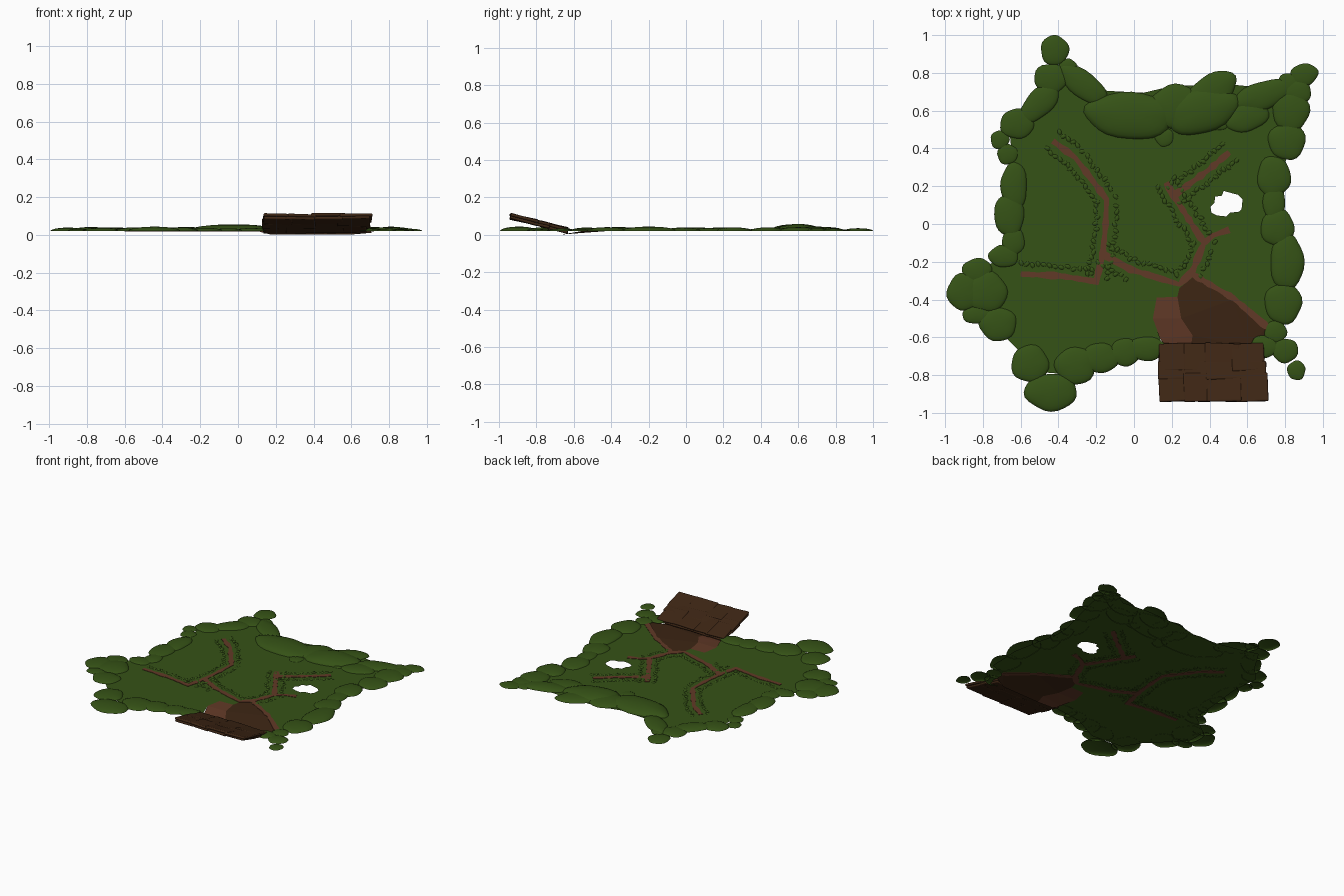
import bpy, bmesh, math, random
from mathutils import Vector, Euler

if "Cube" in bpy.data.objects:
    bpy.data.objects.remove(bpy.data.objects["Cube"])
random.seed(4)
BASE = 0.022


def mat(name, c):
    m = bpy.data.materials.new(name)
    m.diffuse_color = (*c, 1)
    m.use_nodes = True
    m.node_tree.nodes["Principled BSDF"].inputs["Base Color"].default_value = m.diffuse_color
    return m


GREEN = mat("grass green", (0.036, 0.085, 0.008))
DARK = mat("dark earth", (0.047, 0.019, 0.007))
RED = mat("reddish path", (0.120, 0.041, 0.020))


def finish(bm, name, material, smooth=False):
    me = bpy.data.meshes.new(name)
    bm.to_mesh(me)
    bm.free()
    me.materials.append(material)
    for p in me.polygons:
        p.use_smooth = smooth
    ob = bpy.data.objects.new(name, me)
    bpy.context.collection.objects.link(ob)
    return ob


def sheet(name, material, loops, zfun=lambda x, y: BASE):
    """Flat sheet from an outline, with any further loops as holes."""
    bm = bmesh.new()
    for loop in loops:
        vs = [bm.verts.new((x, y, 0)) for x, y in loop]
        for i, v in enumerate(vs):
            bm.edges.new((v, vs[(i + 1) % len(vs)]))
    bmesh.ops.triangle_fill(bm, use_beauty=True, use_dissolve=False, edges=bm.edges[:], normal=(0, 0, 1))
    for f in bm.faces:
        f.normal_update()
        if f.normal.z < 0:
            f.normal_flip()
    for v in bm.verts:
        v.co.z = zfun(v.co.x, v.co.y)
    return finish(bm, name, material)


def dome(bm, x, y, rx, ry, rot=0, h=None, z0=0.02, n=24, rings=6, rough=0.03):
    """Low rounded mound with a slightly uneven outline, open below."""
    h = h or 0.1 * (rx + ry)
    a = math.radians(rot)
    p1, p2 = random.uniform(0, 6), random.uniform(0, 6)
    rows = []
    for k in range(rings):
        t = math.pi / 2 * (1 - k / rings)
        row = []
        for i in range(n):
            u = 2 * math.pi * i / n
            r = math.sin(t) * (1 + rough * (math.sin(3 * u + p1) + math.sin(5 * u + p2)))
            px, py = rx * r * math.cos(u), ry * r * math.sin(u)
            row.append(bm.verts.new((x + px * math.cos(a) - py * math.sin(a),
                                     y + px * math.sin(a) + py * math.cos(a), z0 + h * math.cos(t))))
        rows.append(row)
    top = bm.verts.new((x, y, z0 + h))
    for lo, hi in zip(rows, rows[1:]):
        for i in range(n):
            j = (i + 1) % n
            bm.faces.new((lo[i], lo[j], hi[j], hi[i]))
    for i in range(n):
        bm.faces.new((rows[-1][i], rows[-1][(i + 1) % n], top))


# Grass sheet with a ragged hole and a notch for the bare earth
outline = [(-.45, .78), (-.3, .74), (-.14, .705), (.05, .695), (.2, .73), (.5, .74), (.7, .72), (.85, .8),
           (.87, .6), (.82, .4), (.77, .2), (.77, .08), (.8, -.05), (.84, -.25), (.83, -.5), (.7, -.55),
           (.52, -.4), (.32, -.275), (.24, -.34), (.23, -.385), (.12, -.39), (.10, -.5), (.14, -.61), (.12, -.67),
           (-.1, -.7), (-.3, -.8), (-.55, -.78), (-.62, -.66), (-.73, -.55), (-.85, -.42), (-.85, -.28),
           (-.68, -.15), (-.66, .1), (-.64, .3), (-.66, .5), (-.55, .62)]
hole = [(.405, .09), (.425, .11), (.43, .145), (.465, .15), (.475, .175), (.53, .16), (.55, .155), (.575, .13),
        (.57, .08), (.555, .065), (.51, .06), (.49, .04), (.44, .045), (.41, .06)]
sheet("grass_ground", GREEN, [outline, hole])

# Bare earth in front, dipping under the rock slab
dip = lambda x, y: BASE if y > -.55 else max(.003, BASE - (-.55 - y) * .2)
sheet("dark_earth", DARK, [[(.24, -.34), (.27, -.3), (.32, -.275), (.52, -.4), (.7, -.55), (.71, -.6), (.61, -.65),
                            (.3, -.66), (.31, -.59), (.25, -.5), (.23, -.385)]], dip)
sheet("red_earth", RED, [[(.12, -.39), (.23, -.385), (.25, -.5), (.31, -.59), (.3, -.66), (.17, -.655),
                          (.14, -.61), (.10, -.5)]], dip)

# Mounds around the rim: x, y, radius x, radius y, turn
left = [(-.42, .92, .075, .08), (-.35, .83, .05, .045), (-.44, .77, .09, .08), (-.27, .74, .15, .07, -38),
        (-.5, .64, .13, .07, 45), (-.62, .53, .09, .08), (-.71, .445, .05, .05), (-.67, .37, .055, .055),
        (-.635, .2, .07, .13), (-.66, .05, .08, .12), (-.64, -.09, .06, .08), (-.69, -.17, .08, .06),
        (-.83, -.25, .08, .07), (-.9, -.36, .09, .1), (-.78, -.36, .11, .11), (-.83, -.48, .08, .05),
        (-.72, -.53, .1, .09)]
front = [(-.55, -.74, .1, .1), (-.44, -.89, .14, .1), (-.31, -.75, .11, .1), (-.18, -.71, .1, .08),
         (-.05, -.68, .08, .075), (.07, -.66, .1, .065), (.86, -.775, .048, .052), (.8, -.67, .07, .065),
         (.69, -.65, .075, .06), (.75, -.57, .06, .06)]
right = [(.79, -.42, .1, .11), (.81, -.2, .09, .15), (.76, -.02, .09, .1), (.74, .12, .06, .1),
         (.74, .25, .09, .11), (.81, .44, .1, .1), (.83, .6, .1, .11), (.86, .7, .08, .07),
         (.9, .79, .075, .06, 15), (.82, .74, .06, .06)]
back = [(.68, .68, .16, .075, 18), (-.02, .575, .24, .125, -4), (.22, .62, .14, .12), (.41, .7, .15, .09, 33),
        (.16, .46, .05, .05), (.45, .53, .05, .035), (.6, .57, .12, .08, 20)]
bm = bmesh.new()
for d in left + front + right + back:
    dome(bm, *d)
dome(bm, .36, .6, .2, .12, 15, h=.038)
finish(bm, "rim_mounds", GREEN, True)

# Winding paths with rows of small stones beside them
paths = [[(-.43, .44), (-.31, .35), (-.145, .13), (-.15, 0), (-.165, -.16), (-.2, -.305), (-.39, -.275), (-.6, -.265)],
         [(-.165, -.16), (-.02, -.24), (.24, -.32), (.31, -.25), (.37, -.1), (.21, .15), (.17, .22)],
         [(.21, .15), (.4, .29), (.505, .38)],
         [(.37, -.1), (.42, -.06), (.505, -.03)],
         [(.29, -.255), (.53, -.395), (.71, -.55)]]


def resample(pts, step):
    out = []
    for a, b in zip(pts, pts[1:]):
        a, b = Vector(a), Vector(b)
        n = max(1, round((b - a).length / step))
        out += [a.lerp(b, i / n) for i in range(n)]
    return out + [Vector(pts[-1])]


def side(pts, i):
    d = (pts[min(i + 1, len(pts) - 1)] - pts[max(i - 1, 0)]).normalized()
    return Vector((-d.y, d.x))


stones = bmesh.new()
for k, path in enumerate(paths):
    pts = resample(path, .03)
    bm = bmesh.new()
    rows = []
    for i, p in enumerate(pts):
        w = .017 + random.uniform(-.005, .005)
        s = side(pts, i)
        l, r = p + s * w, p - s * w
        rows.append([bm.verts.new((q.x, q.y, z)) for q, z in
                     ((l, .0245), (r, .0245), (r, .0195), (l, .0195))])
    for a, b in zip(rows, rows[1:]):
        for j in range(4):
            bm.faces.new((a[j], a[(j + 1) % 4], b[(j + 1) % 4], b[j]))
    bm.faces.new(rows[0])
    bm.faces.new(rows[-1][::-1])
    bmesh.ops.recalc_face_normals(bm, faces=bm.faces[:])
    finish(bm, f"path_{k + 1}", RED)
    if k in (0, 1, 2):
        for i, p in enumerate(pts):
            for sgn in (-1, 1):
                q = p + side(pts, i) * sgn * random.uniform(.045, .06)
                if q.y > -.3:
                    dome(stones, q.x, q.y, .017, .012, random.uniform(0, 180), h=.006, n=8, rings=2, z0=.021)
finish(stones, "path_stones", GREEN, True)

# Tilted rock slab made of layered, worn blocks
bm = bmesh.new()
tilt = math.radians(14)
cols = [(.205, .15), (.335, .15), (.47, .18), (.60, .17)]
for cx, w in cols:
    for cy, d in ((-.705, .15), (-.775, .1), (-.865, .155)):
        for layer in (0, 1):
            x = cx + random.uniform(-.008, .008) + (.018 if cx == .60 and cy < -.75 else 0)
            z = .018 + (-.62 - cy) * .25 + (.009 if layer else -.005)
            m = bmesh.ops.create_cube(bm, size=1)["verts"]
            rot = Euler((-tilt + random.uniform(-.04, .04), random.uniform(-.04, .04), random.uniform(-.05, .05)))
            for v in m:
                c = Vector((v.co.x * w * 1.02, v.co.y * d, v.co.z * .016))
                c.rotate(rot)
                v.co = c + Vector((x, cy, z))
slab = finish(bm, "rock_slab", DARK)
bev = slab.modifiers.new("worn_edges", "BEVEL")
bev.width = .007
bev.segments = 3
bpy.context.view_layer.objects.active = slab
slab.select_set(True)
bpy.ops.object.shade_smooth_by_angle(angle=math.radians(40))
